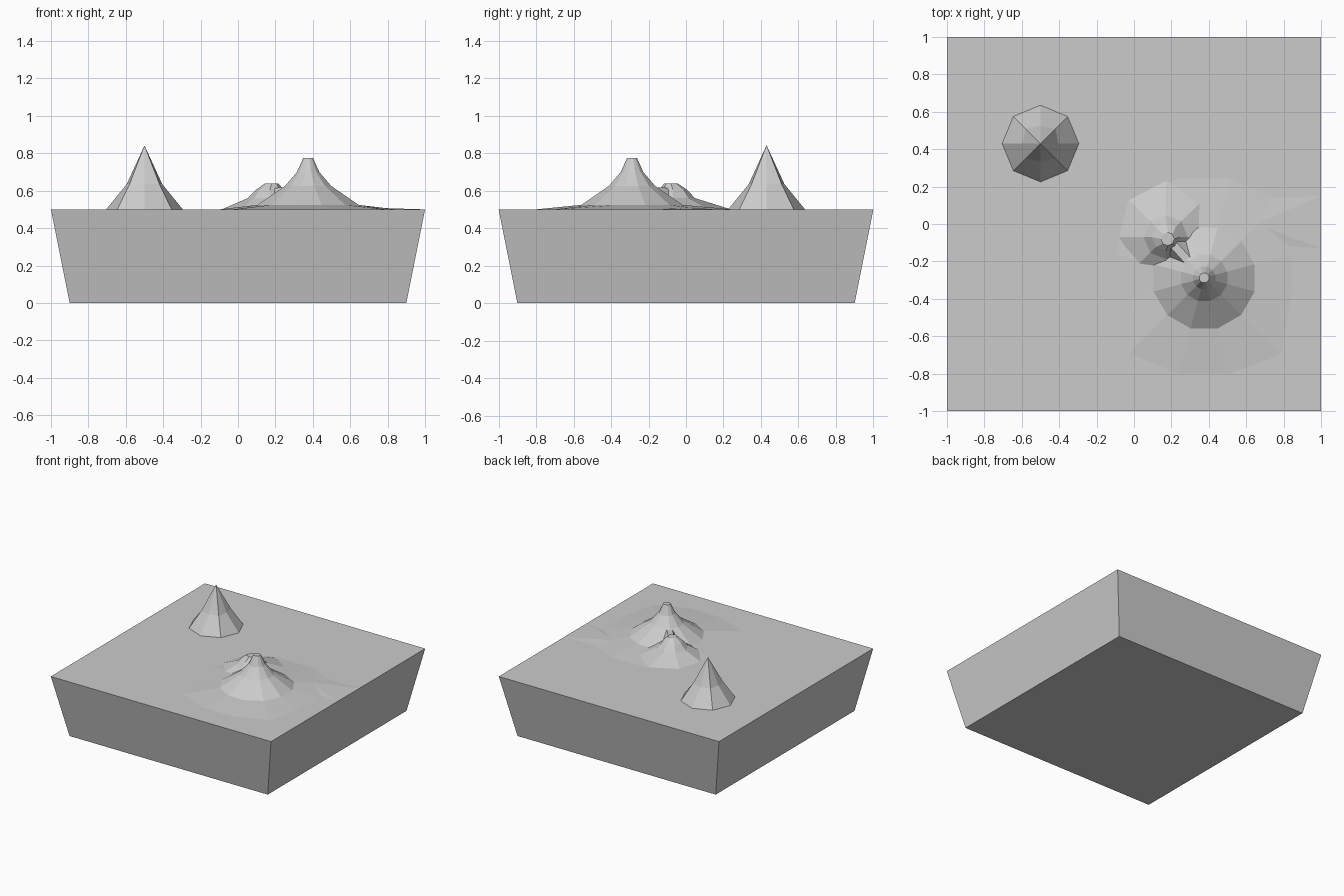
import bpy, bmesh
from math import cos, sin, radians

if "Cube" in bpy.data.objects:
    bpy.data.objects.remove(bpy.data.objects["Cube"])


def loft(name, rings, cap_bottom=False):
    """Flat-shaded skin over stacked rings; a one-point ring makes an apex."""
    bm = bmesh.new()
    loops = [[bm.verts.new(p) for p in ring] for ring in rings]
    for low, high in zip(loops, loops[1:]):
        n = len(low)
        for i in range(n):
            j = (i + 1) % n
            if len(high) == 1:
                bm.faces.new((low[i], low[j], high[0]))
            else:
                bm.faces.new((low[i], low[j], high[j], high[i]))
    if len(loops[-1]) > 1:
        bm.faces.new(loops[-1])
    if cap_bottom:
        bm.faces.new(loops[0][::-1])
    mesh = bpy.data.meshes.new(name)
    bm.to_mesh(mesh)
    bm.free()
    obj = bpy.data.objects.new(name, mesh)
    bpy.context.collection.objects.link(obj)
    return obj


def ring(cx, cy, z, radius, sides, start=0):
    """Ring of points; radius is a number or one value per corner."""
    radii = radius if isinstance(radius, list) else [radius] * sides
    angles = [radians(start + 360 * i / sides) for i in range(sides)]
    return [(cx + r * cos(a), cy + r * sin(a), z) for r, a in zip(radii, angles)]


def square(half, z):
    return [(-half, -half, z), (half, -half, z), (half, half, z), (-half, half, z)]


# Tapered ground block
loft("ground_block", [square(0.9, 0), square(1, 0.5)], cap_bottom=True)

# Sharp octagonal peak
px, py = -0.5, 0.43
loft("sharp_peak", [
    ring(px, py, 0.5, 0.205, 8),
    ring(px, py, 0.635, [0.095, 0.113] * 4, 8),
    [(px, py, 0.842)],
])

# Large twelve-sided mountain with an irregular, shallow foot
mx, my = 0.375, -0.288
foot = [0.49, 0.55, 0.55, 0.55, 0.56, 0.49, 0.40, 0.57, 0.53, 0.53, 0.58, 0.48]
loft("large_mountain", [
    ring(mx, my, 0.5, foot, 12, 15),
    ring(mx, my, 0.524, 0.28, 12, 15),
    ring(mx, my, 0.625, 0.128, 12, 15),
    ring(mx, my, 0.70, 0.062, 12, 15),
    ring(mx, my, 0.775, 0.027, 12, 15),
])

# Small blunt hill beside it
hx, hy = 0.17, -0.07
loft("small_hill", [
    ring(hx, hy, 0.503, [0.24, 0.28, 0.30, 0.28, 0.25, 0.22, 0.2, 0.2], 8),
    ring(hx, hy, 0.56, 0.118, 8),
    ring(hx, hy, 0.605, 0.075, 8),
    ring(hx + 0.01, hy - 0.01, 0.638, 0.036, 8),
])

# Low saddle joining the hill to the mountain
loft("saddle", [
    [(0.14, -0.16, 0.52), (0.30, -0.30, 0.52), (0.40, -0.18, 0.52), (0.25, -0.02, 0.52)],
    [(0.20, -0.13, 0.615), (0.29, -0.23, 0.62), (0.32, -0.20, 0.62), (0.23, -0.10, 0.615)],
])

# Faint rise running to the right edge
loft("low_rise", [
    [(0.5, -0.2, 0.5), (0.85, -0.12, 0.5), (1, -0.13, 0.5), (1, 0.15, 0.5), (0.75, 0.14, 0.5), (0.52, 0.24, 0.5)],
    [(0.65, 0.0, 0.511)],
])
